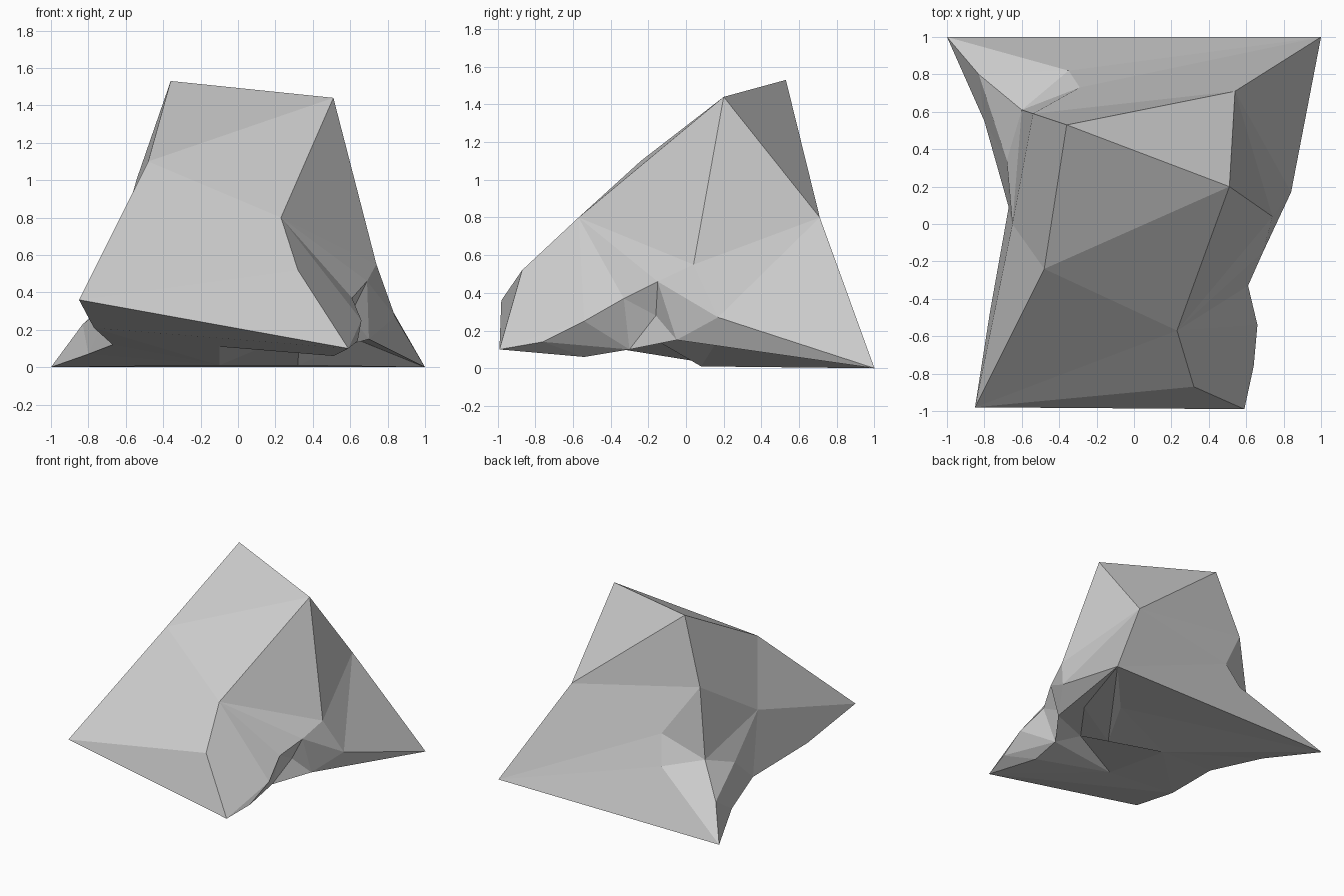
import bpy, bmesh

if "Cube" in bpy.data.objects:
    bpy.data.objects.remove(bpy.data.objects["Cube"])

# Corner points of the boulder, grouped by region
crown = {"A": (-.36, .53, 1.53), "B": (.51, .20, 1.44), "C": (.54, .71, .80)}
front = {"E": (-.48, -.24, 1.10), "D": (.23, -.57, .80), "F": (-.85, -.98, .36),
         "H": (.32, -.87, .52), "G": (.59, -.99, .10)}
right = {"I": (.74, .04, .55), "N": (.84, .17, .27), "T": (.69, -.15, .46),
         "U": (.61, -.33, .37), "V": (.66, -.54, .25), "W": (.60, -.16, .28),
         "X": (.64, -.76, .14), "O": (.70, -.05, .15)}
back = {"J": (1, 1, 0), "K": (-1, 1, 0), "S": (-.29, .73, .62), "R": (-.35, .82, .40)}
left = {"L": (-.54, .59, 1.01), "l": (-.60, .61, .44), "k": (-.83, .80, .23),
        "P": (-.65, 0, .63), "Q": (-.68, .34, .34), "M": (-.80, .55, .07),
        "m": (-.67, .09, .12), "f": (-.77, -.47, .21)}
under = {"Y": (.51, -.54, .06), "Z": (.52, -.30, .10), "a": (.63, .17, .15),
         "b": (.55, .50, .03), "c": (.32, .08, .01), "d": (-.10, .22, .01),
         "e": (-.10, -.40, .11), "z": (.33, -.23, .19)}
points = {**crown, **front, **right, **back, **left, **under}

# Rings from crown down to the underside; repeated letters pinch the ring
rings = ["ABBBBBCAAAA",
         "EDDDDICLLLE",
         "FHVUTNJSlPP",
         "FGXZWOJRkQP",
         "fGYZOaJKMmf",
         "eeezzcbddde"]
# Cells (ring, column) whose crease runs along the other diagonal
flipped = {(1, 6), (2, 2), (2, 3), (2, 4), (2, 8)}

bm = bmesh.new()
verts = {name: bm.verts.new(co) for name, co in points.items()}


def facet(names):
    """Add a flat face, skipping pinched ones."""
    unique = list(dict.fromkeys(names))
    if len(unique) > 2:
        bm.faces.new([verts[n] for n in unique])


def cell(u0, u1, l0, l1, flip):
    """Split one cell between two rings into two triangles."""
    pair = (l0 + l1 + u0, l1 + u1 + u0) if flip else (l0 + l1 + u1, l0 + u1 + u0)
    for tri in pair:
        facet(tri)


# Bridge neighbouring rings
for r, (upper, lower) in enumerate(zip(rings, rings[1:])):
    for i in range(len(upper)):
        j = (i + 1) % len(upper)
        cell(upper[i], upper[j], lower[i], lower[j], (r, i) in flipped)

# Close the crown and the underside
facet("ABC")
for tri in ("edz", "zdc", "cdb"):
    facet(tri)

bmesh.ops.recalc_face_normals(bm, faces=bm.faces)
mesh = bpy.data.meshes.new("boulder")
bm.to_mesh(mesh)
bm.free()
boulder = bpy.data.objects.new("boulder", mesh)
bpy.context.collection.objects.link(boulder)
